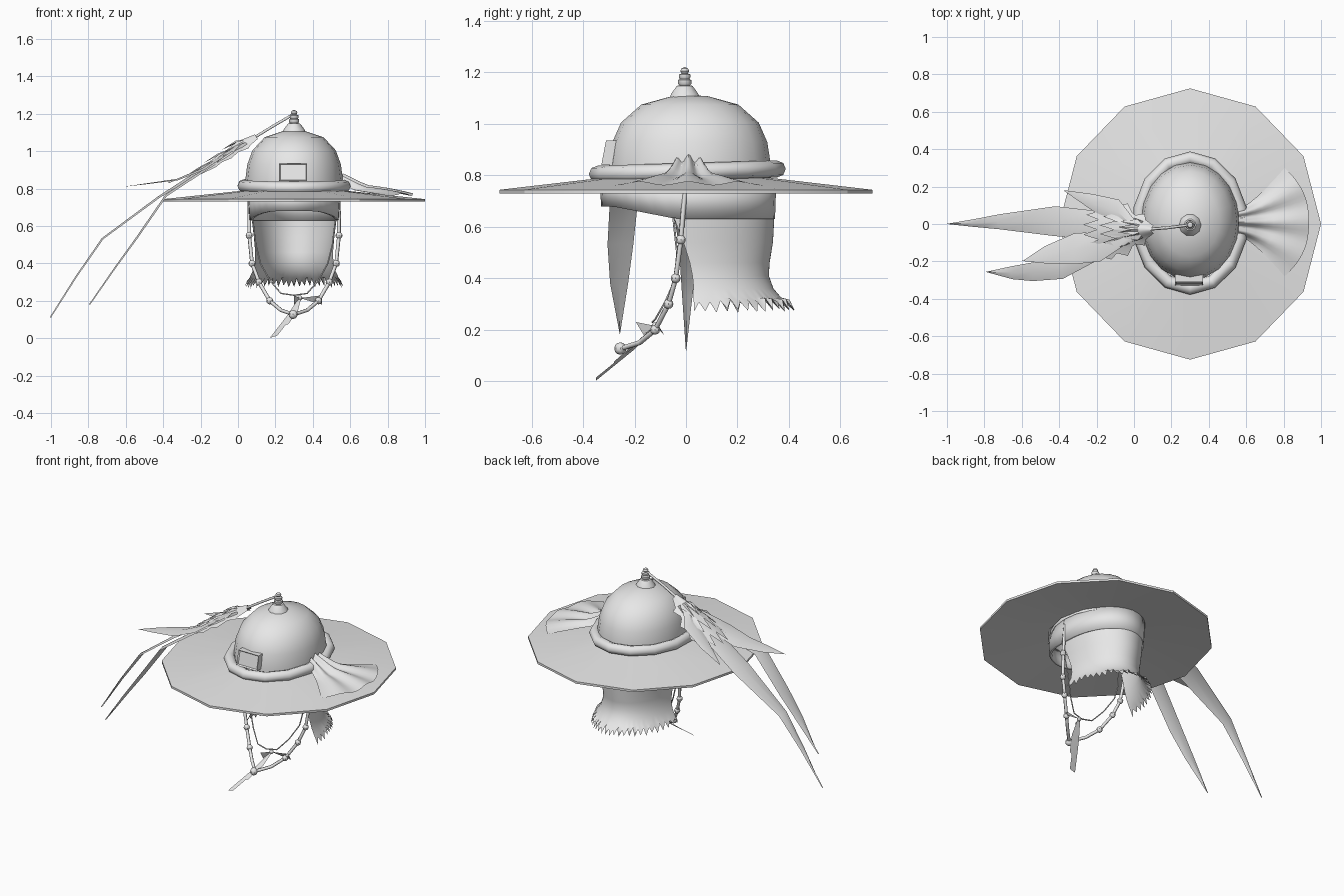
import bpy, bmesh, math, random
from mathutils import Vector

if "Cube" in bpy.data.objects:
    bpy.data.objects.remove(bpy.data.objects["Cube"])

random.seed(4)
CX = 0.30  # the hat sits right of the middle because the plume trails to the left
TAU = 2 * math.pi
grey = bpy.data.materials.new("plain grey")
grey.diffuse_color = (0.8, 0.8, 0.8, 1)
grey.use_nodes = True
grey.node_tree.nodes["Principled BSDF"].inputs["Base Color"].default_value = grey.diffuse_color


def finish(bm, name, angle=40, solid=0):
    bmesh.ops.remove_doubles(bm, verts=bm.verts, dist=1e-5)
    bmesh.ops.recalc_face_normals(bm, faces=bm.faces)
    me = bpy.data.meshes.new(name)
    bm.to_mesh(me)
    bm.free()
    me.materials.append(grey)
    ob = bpy.data.objects.new(name, me)
    bpy.context.collection.objects.link(ob)
    bpy.ops.object.select_all(action='DESELECT')
    ob.select_set(True)
    bpy.context.view_layer.objects.active = ob
    if angle:
        bpy.ops.object.shade_smooth_by_angle(angle=math.radians(angle))
    if solid:
        m = ob.modifiers.new("thickness", 'SOLIDIFY')
        m.thickness = solid
        m.offset = 0
    return ob


def sheet(name, rows, wrap=False, close_rows=False, **kw):
    """Skin a grid of points, given as equal rows."""
    bm = bmesh.new()
    g = [[bm.verts.new(p) for p in r] for r in rows]
    n, m = len(g), len(g[0])
    for i in range(n if close_rows else n - 1):
        for j in range(m if wrap else m - 1):
            a, b = g[i], g[(i + 1) % n]
            k = (j + 1) % m
            bm.faces.new((a[j], a[k], b[k], b[j]))
    bmesh.ops.dissolve_degenerate(bm, dist=1e-6, edges=bm.edges)
    return finish(bm, name, **kw)


def oval(rx, ry, z, n, cy=0.0):
    return [(CX + rx * math.cos(TAU * i / n), cy + ry * math.sin(TAU * i / n), z)
            for i in range(n)]


def tube(name, pts, r):
    cu = bpy.data.curves.new(name, 'CURVE')
    cu.dimensions = '3D'
    cu.bevel_depth = r
    cu.bevel_resolution = 1
    cu.use_fill_caps = True
    sp = cu.splines.new('POLY')
    sp.points.add(len(pts) - 1)
    for q, p in zip(sp.points, pts):
        q.co = (*p, 1)
    cu.materials.append(grey)
    ob = bpy.data.objects.new(name, cu)
    bpy.context.collection.objects.link(ob)


def bead(name, p, r=0.019):
    bm = bmesh.new()
    bmesh.ops.create_uvsphere(bm, u_segments=8, v_segments=6, radius=r)
    bmesh.ops.translate(bm, verts=bm.verts, vec=p)
    finish(bm, name)


# twelve-sided brim, a thin shallow cone
sheet("brim", [oval(0.27, 0.33, 0.775, 12), oval(0.27, 0.33, 0.79, 12),
               oval(0.70, 0.725, 0.744, 12), oval(0.70, 0.725, 0.73, 12)],
      wrap=True, close_rows=True, angle=30)

# crown
crown = [(1, 0.76), (1, 0.84), (0.955, 0.93), (0.85, 1.005), (0.6, 1.075), (0.22, 1.108), (0, 1.112)]
sheet("crown", [oval(0.262 * f, 0.315 * f, z, 20, 0.015) for f, z in crown], wrap=True, angle=60)

# rolled band around the crown, a little higher at the back
band = []
for i in range(14):
    t = TAU * (i + 0.5) / 14
    c, s = math.cos(t), math.sin(t)
    band.append([(CX + (0.275 + 0.035 * math.cos(a)) * c, 0.005 + (0.348 + 0.035 * math.cos(a)) * s,
                  0.815 + 0.01 * s + 0.033 * math.sin(a)) for a in (TAU * k / 8 for k in range(8))])
sheet("hat_band", band, wrap=True, close_rows=True, angle=60)

# finial on top
finial = [(0.062, 1.10), (0.055, 1.118), (0.032, 1.148), (0.022, 1.15), (0.027, 1.156), (0.027, 1.17),
          (0.020, 1.175), (0.024, 1.182), (0.024, 1.192), (0.012, 1.196), (0.018, 1.205), (0.014, 1.215), (0, 1.222)]
sheet("finial", [oval(r, r, z, 10, -0.005) for r, z in finial], wrap=True)

# framed badge on the front, leaning back with the crown
bm = bmesh.new()
bmesh.ops.create_cube(bm, size=1)
for v in bm.verts:
    v.co = Vector((CX - 0.005 + v.co.x * 0.15, -0.295 + v.co.y * 0.05 + v.co.z * 0.018, 0.888 + v.co.z * 0.095))
face = min(bm.faces, key=lambda f: f.calc_center_median().y)
bmesh.ops.inset_individual(bm, faces=[face], thickness=0.01)
bmesh.ops.translate(bm, verts=face.verts, vec=(0, 0.008, 0))
finish(bm, "badge", angle=0)

# inner headband below the brim, deeper at the sides
top, low = oval(0.24, 0.335, 0.775, 32, 0.008), oval(0.232, 0.33, 0, 32, 0.008)
low = [(x, y, 0.63 + 0.05 * min(1, max(0, (-y - 0.03) / 0.25))) for x, y, z in low]
sheet("headband", [top, low], wrap=True, solid=0.016)

# neck cloth, open at the front, flaring to a ragged hem: z, x radius, back y, front edge y
cloth = [(0.77, 0.238, 0.345, -0.05), (0.63, 0.226, 0.343, -0.045), (0.54, 0.215, 0.338, -0.01),
         (0.46, 0.208, 0.325, 0.015), (0.41, 0.21, 0.322, 0.025), (0.36, 0.222, 0.34, 0.03),
         (0.325, 0.238, 0.37, 0.03), (0.285, 0.26, 0.415, 0.03)]
rows, N = [], 56
for k, (z, rx, back, front) in enumerate(cloth):
    ry = back - 0.01
    a = math.asin((front - 0.01) / ry)
    row = []
    for i in range(N + 1):
        t = a + (math.pi - 2 * a) * i / N
        s, zz = 1, z
        if k == len(cloth) - 1:
            zz += random.uniform(0, 0.018) + (0.02 if i % 2 else -0.02)
            s = 0.97 if i % 2 else 1.02
        row.append((CX + rx * s * math.cos(t), 0.01 + ry * s * math.sin(t), zz))
    rows.append(row)
sheet("neck_cloth", rows, angle=60)

# beaded chin cords and thin inner strings on both sides
cord = [(0.238, 0, 0.775), (0.24, -0.012, 0.65), (0.24, -0.02, 0.55), (0.225, -0.04, 0.40), (0.188, -0.068, 0.30),
        (0.13, -0.12, 0.20), (0.07, -0.18, 0.15), (0, -0.25, 0.127)]
string = [(0.222, -0.05, 0.64), (0.205, -0.035, 0.5), (0.18, -0.04, 0.4), (0.13, -0.08, 0.31),
          (0.07, -0.12, 0.24), (0, -0.13, 0.23)]
for side, sx in (("left", -1), ("right", 1)):
    place = lambda p: (CX + sx * p[0], p[1], p[2])
    tube(side + "_chin_cord", [place(p) for p in cord], 0.010)
    tube(side + "_chin_string", [place(p) for p in string], 0.004)
    for i in range(2, 6):
        bead(f"{side}_cord_bead_{i - 1}", place(cord[i]))
bead("chin_bead", (CX - 0.005, -0.255, 0.127), 0.024)

# chin ribbon: two tails and two small loops from a knot
knot = Vector((0.33, -0.12, 0.215))
tails = {"long_ribbon_tail": [(0.285, -0.2, 0.13), (0.19, -0.35, 0.008)],
         "short_ribbon_tail": [(0.30, -0.2, 0.14), (0.25, -0.28, 0.07)]}
for name, pts in tails.items():
    w = Vector((0.02, 0, 0.006))
    rows = [[knot - w * 0.4, knot + w * 0.4]] + [[Vector(p) - w, Vector(p) + w] for p in pts]
    sheet(name, rows)
for name, dx, dy in (("right_ribbon_loop", 0.12, 0.02), ("left_ribbon_loop", -0.03, -0.06)):
    end = knot + Vector((dx, dy, -0.01))
    up = Vector((0, -0.015, 0.025))
    sheet(name, [[knot, knot], [end - up, end + up]])
bead("ribbon_knot", knot, 0.014)

# pleated bow fan on the right of the brim
rows = []
for i in range(9):
    u = i / 8
    row = []
    for j in range(25):
        v = j / 12 - 1
        x = 0.56 + u * (0.375 - 0.13 * abs(v) ** 2.5)
        y = 0.01 + v * (0.07 + 0.22 * u ** 1.3)
        ripple = 0.014 * math.cos(v * 9.5) * (1 - 0.5 * u)
        z = 0.868 - 0.055 * min(1, u * 3) - 0.045 * u ** 2 + ripple - 0.03 * v * v * (1 - u)
        floor = 0.797 - 0.13 * (math.hypot(x - CX, y) - 0.3)
        row.append((x, y, max(z, floor)))
    rows.append(row)
sheet("bow_fan", rows, angle=60)

# plume stem from the finial
tube("plume_stem", [(CX, -0.005, 1.20), (0.18, -0.02, 1.13), (0.05, -0.03, 1.05)], 0.008)

# long plume feathers: x, z, back y, front y
feathers = {
    "long_feather": [(0.06, 1.05, -0.01, -0.05), (-0.2, 0.89, 0.07, -0.08), (-0.42, 0.75, 0.095, -0.065),
                     (-0.72, 0.53, 0.052, -0.028), (-0.86, 0.33, 0.025, -0.015), (-1.0, 0.11, 0, 0)],
    "front_feather": [(0.04, 1.03, -0.03, -0.06), (-0.15, 0.91, -0.06, -0.17), (-0.38, 0.76, -0.18, -0.293),
                      (-0.54, 0.53, -0.205, -0.305), (-0.65, 0.38, -0.225, -0.295), (-0.79, 0.18, -0.257, -0.257)],
    "middle_feather": [(0.0, 1.02, -0.03, -0.08), (-0.18, 0.90, -0.04, -0.2), (-0.32, 0.845, -0.05, -0.215),
                       (-0.48, 0.825, -0.12, -0.21), (-0.595, 0.812, -0.198, -0.198)],
    "back_feather": [(0.02, 1.03, 0.0, -0.05), (-0.08, 0.97, 0.13, 0.0), (-0.22, 0.89, 0.16, 0.07),
                     (-0.37, 0.83, 0.18, 0.18)],
}
for name, pts in feathers.items():
    n = len(pts) - 1
    sheet(name, [[(x, a, z), (x - 0.008, (a + b) / 2, z + 0.014 * (1 - i / n)), (x, b, z)]
                 for i, (x, z, a, b) in enumerate(pts)])

# overlapping tiers of short pointed feathers at the plume base
base, along = Vector((0.1, -0.03, 1.075)), Vector((-0.844, 0, -0.536))
normal, across = Vector((-0.536, 0, 0.844)), Vector((0, 1, 0))
tiers = [(0, 0.15, 0.02, 0.085, 0.045), (0.06, 0.27, 0.04, 0.14, 0.038), (0.13, 0.38, 0.07, 0.16, 0.03)]
for k, (s0, s1, w0, w1, h) in enumerate(tiers):
    rows = []
    for f in (0, 0.5, 1):
        row = []
        for j in range(13):
            v = j / 6 - 1
            s = s0 + (s1 - s0) * f * (1 - 0.25 * v * v)
            if f == 1:
                s += 0.045 if j % 2 else -0.045
            w = w0 + (w1 - w0) * f
            row.append(base + along * s + across * v * w + normal * (h * (1 - 1.6 * v * v) * (0.4 + 0.6 * f)))
        rows.append(row)
    sheet(f"plume_tier_{k + 1}", rows, angle=30)
